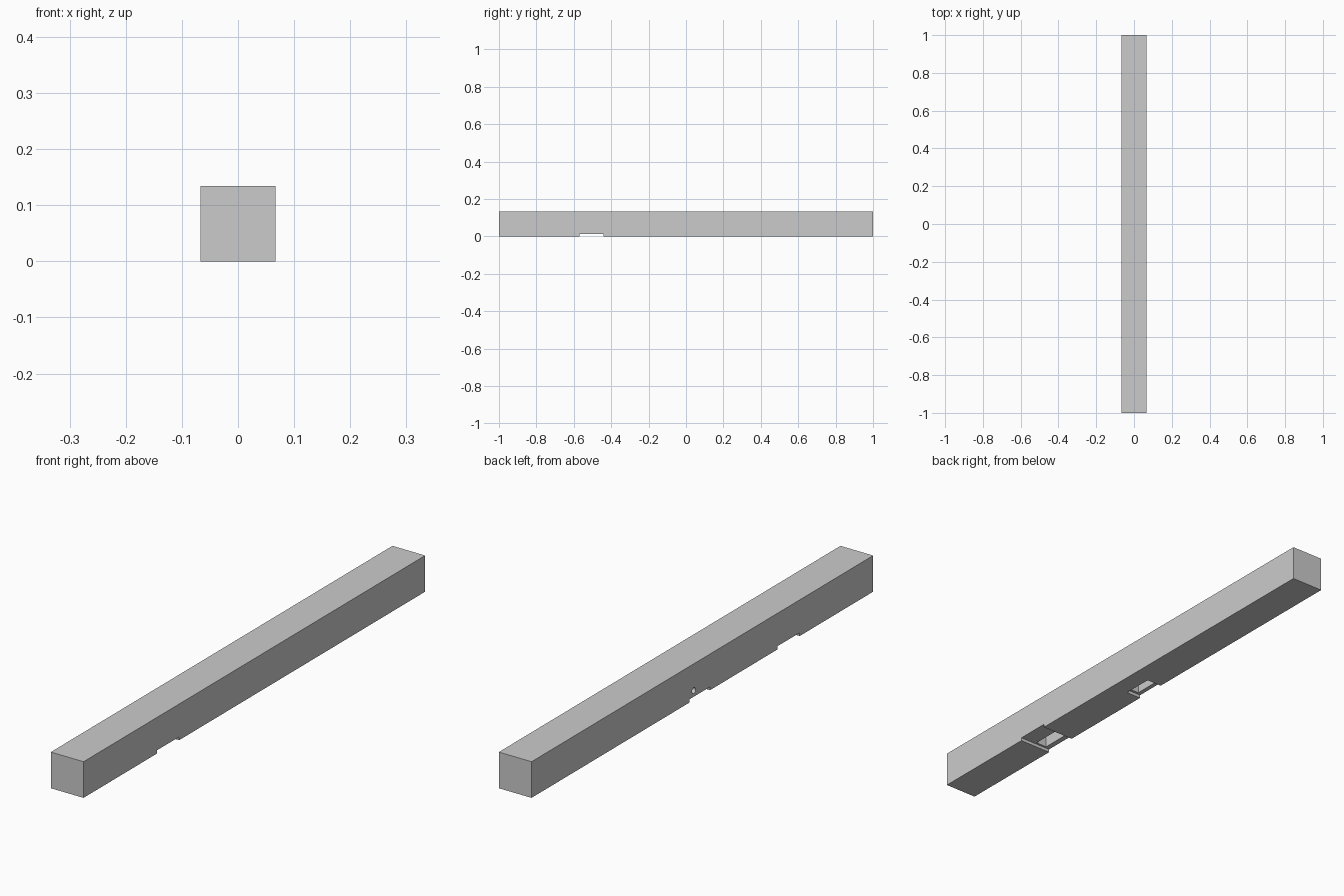
import bpy
from math import pi

if "Cube" in bpy.data.objects:
    bpy.data.objects.remove(bpy.data.objects["Cube"])

W, H = 0.134, 0.134


def box(name, x0, x1, y0, y1, z0, z1):
    bpy.ops.mesh.primitive_cube_add(
        size=1, location=((x0 + x1) / 2, (y0 + y1) / 2, (z0 + z1) / 2))
    o = bpy.context.object
    o.name = name
    o.scale = (x1 - x0, y1 - y0, z1 - z0)
    bpy.ops.object.transform_apply(location=True, rotation=True, scale=True)
    return o


def cut(target, cutter):
    m = target.modifiers.new(cutter.name, 'BOOLEAN')
    m.operation = 'DIFFERENCE'
    m.solver = 'EXACT'
    m.object = cutter
    bpy.context.view_layer.objects.active = target
    bpy.ops.object.modifier_apply(modifier=m.name)
    bpy.data.objects.remove(cutter, do_unlink=True)


# Long square beam
beam = box("beam", -W / 2, W / 2, -1, 1, 0, H)

# Shallow full-width recess and its deep pocket
cut(beam, box("wide_recess", -0.1, 0.1, -0.57, -0.44, -0.05, 0.012))
cut(beam, box("wide_pocket", -0.046, 0.0, -0.562, -0.448, 0.0, 0.09))

# Shallow half-width recess and its deep pocket
cut(beam, box("side_recess", -0.1, -0.004, -0.045, 0.074, -0.05, 0.012))
cut(beam, box("side_pocket", -0.05, -0.014, -0.035, 0.064, 0.0, 0.09))

# Small round hole through the left wall into the side pocket
bpy.ops.mesh.primitive_cylinder_add(vertices=24, radius=0.011, depth=0.06,
                                    location=(-0.06, 0.05, 0.035),
                                    rotation=(0, pi / 2, 0))
hole = bpy.context.object
hole.name = "wall_hole"
cut(beam, hole)
